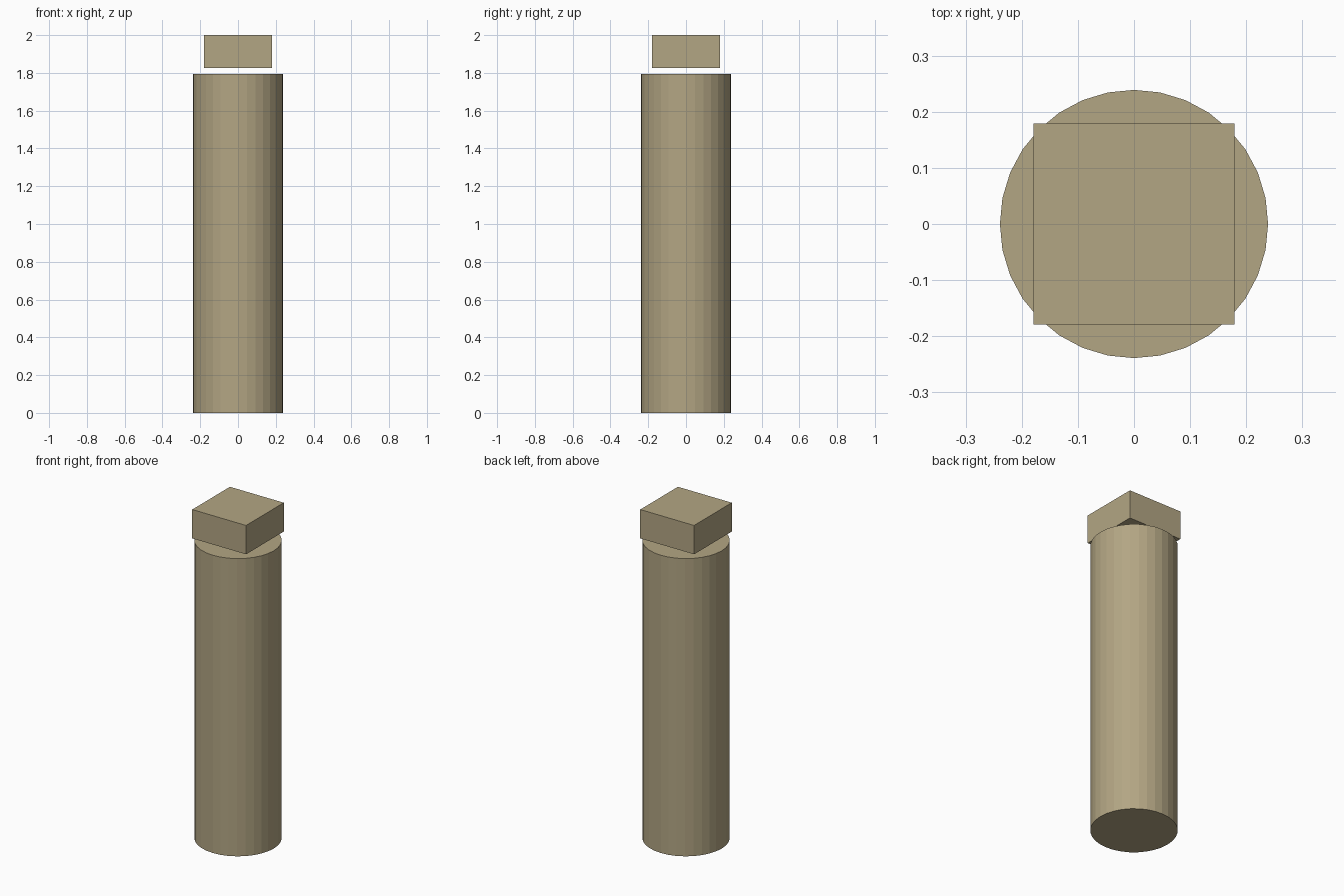
import bpy

if "Cube" in bpy.data.objects:
    bpy.data.objects.remove(bpy.data.objects["Cube"])

# Round post: 32 flat sides
R, POST_TOP = 0.239, 1.795
bpy.ops.mesh.primitive_cylinder_add(vertices=32, radius=R, depth=POST_TOP,
                                    location=(0, 0, POST_TOP / 2))
bpy.context.object.name = "post"

# Square cap block floating just above the post
W, CAP_BOTTOM, CAP_TOP = 0.359, 1.826, 2.0
bpy.ops.mesh.primitive_cube_add(size=1, location=(0, 0, (CAP_BOTTOM + CAP_TOP) / 2))
cap = bpy.context.object
cap.name = "cap_block"
cap.scale = (W, W, CAP_TOP - CAP_BOTTOM)
bpy.ops.object.transform_apply(location=False, rotation=False, scale=True)

# Tan finish
mat = bpy.data.materials.new("tan")
mat.diffuse_color = (0.45, 0.38, 0.23, 1)
mat.use_nodes = True
mat.node_tree.nodes["Principled BSDF"].inputs["Base Color"].default_value = mat.diffuse_color
for ob in bpy.data.objects:
    ob.data.materials.append(mat)
